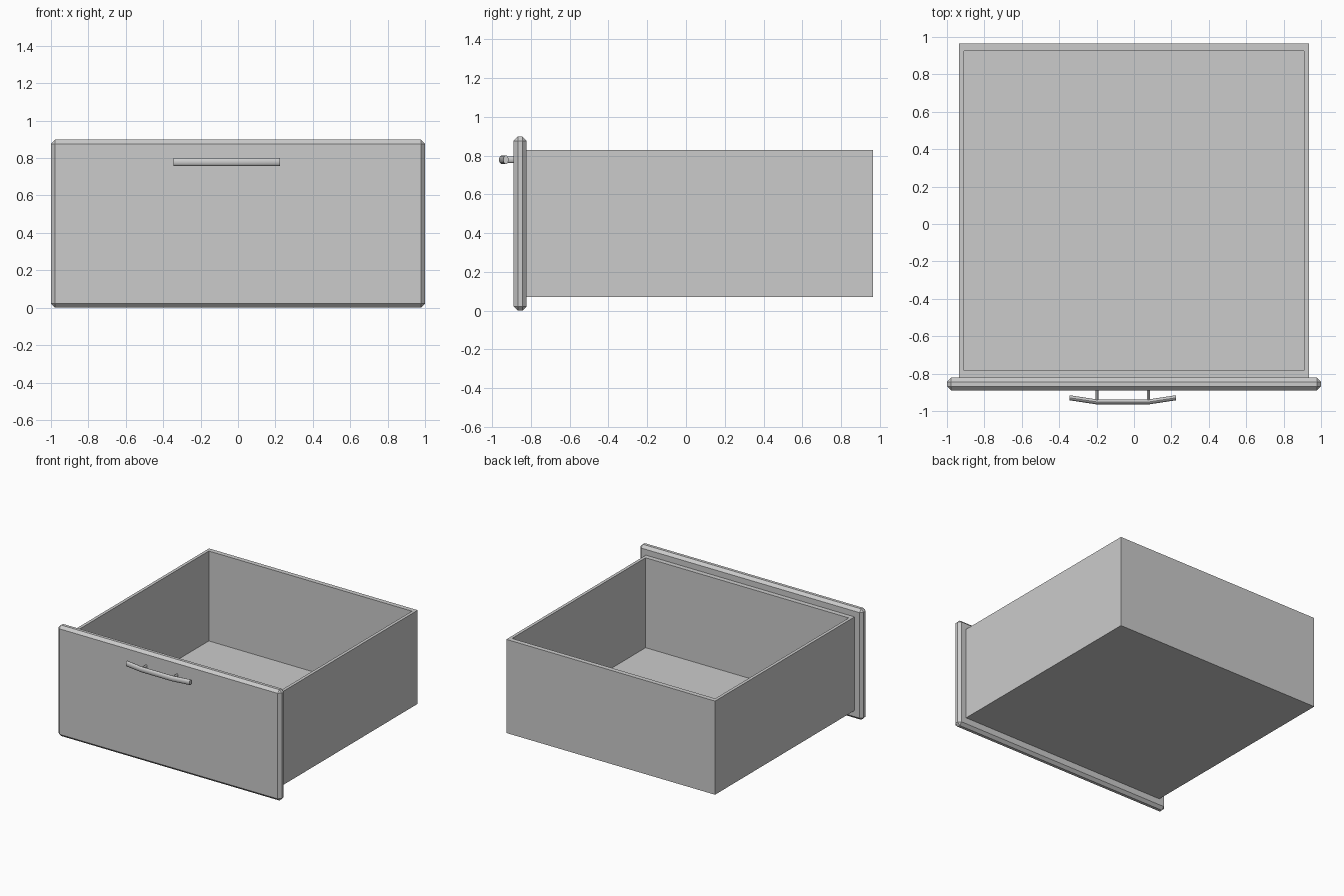
import bpy, bmesh, math
from mathutils import Matrix, Vector

cube = bpy.data.objects.get("Cube")
if cube:
    bpy.data.objects.remove(cube, do_unlink=True)

GREY = (0.6, 0.6, 0.6, 1)
mat = bpy.data.materials.new("plain grey")
mat.use_nodes = True
mat.diffuse_color = GREY
mat.node_tree.nodes["Principled BSDF"].inputs["Base Color"].default_value = GREY


def finish(name, bm, smooth=False):
    """Turn a bmesh into a named object with the grey material."""
    bmesh.ops.recalc_face_normals(bm, faces=bm.faces)
    mesh = bpy.data.meshes.new(name)
    bm.to_mesh(mesh)
    bm.free()
    mesh.materials.append(mat)
    obj = bpy.data.objects.new(name, mesh)
    bpy.context.collection.objects.link(obj)
    if smooth:
        bpy.ops.object.select_all(action='DESELECT')
        obj.select_set(True)
        bpy.context.view_layer.objects.active = obj
        bpy.ops.object.shade_smooth_by_angle(angle=math.radians(35))
    return obj


def block(low, high):
    """A bmesh box between two opposite corners."""
    low, high = Vector(low), Vector(high)
    bm = bmesh.new()
    bmesh.ops.create_cube(bm, size=1, matrix=Matrix.Translation((low + high) / 2)
                          @ Matrix.Diagonal((*(high - low), 1)))
    return bm


# Open box: draw the top face in to the rim, then push it down to the floor
bm = block((-0.935, -0.822, 0.072), (0.935, 0.964, 0.83))
top = max(bm.faces, key=lambda f: f.calc_center_median().z)
for floor_z in (0.83, 0.102):
    top = bmesh.ops.extrude_discrete_faces(bm, faces=[top])["faces"][0]
    for v in top.verts:
        v.co.x = math.copysign(0.91, v.co.x)
        v.co.y = 0.926 if v.co.y > 0 else -0.783
        v.co.z = floor_z
finish("drawer_box", bm)

# Front panel with chamfered edges
bm = block((-1, -0.89, 0), (1, -0.822, 0.898))
bmesh.ops.bevel(bm, geom=bm.edges[:], offset=0.022, segments=1, affect='EDGES')
finish("front_panel", bm)

# Handle bar: an oval section swept along a gently bent path
HANDLE_X, HANDLE_Z, SIDES = -0.06, 0.779, 16
bm = bmesh.new()
rings = []
for x, y in ((-0.285, -0.929), (-0.14, -0.951), (0.14, -0.951), (0.285, -0.929)):
    angles = [2 * math.pi * i / SIDES for i in range(SIDES)]
    rings.append([bm.verts.new((HANDLE_X + x, y + 0.0135 * math.cos(a),
                                HANDLE_Z + 0.022 * math.sin(a))) for a in angles])
for a, b in zip(rings, rings[1:]):
    for i in range(SIDES):
        j = (i + 1) % SIDES
        bm.faces.new((a[i], a[j], b[j], b[i]))
bm.faces.new(rings[0])
bm.faces.new(rings[-1])
finish("handle_bar", bm, smooth=True)

# Two posts joining the bar to the panel
for name, side in (("handle_post_right", -1), ("handle_post_left", 1)):
    bm = bmesh.new()
    place = (Matrix.Translation((HANDLE_X + side * 0.138, -0.917, HANDLE_Z))
             @ Matrix.Diagonal((0.008, 1, 0.016, 1))
             @ Matrix.Rotation(math.pi / 2, 4, 'X'))
    bmesh.ops.create_cone(bm, cap_ends=True, segments=SIDES, radius1=1, radius2=1,
                          depth=0.06, matrix=place)
    finish(name, bm, smooth=True)
